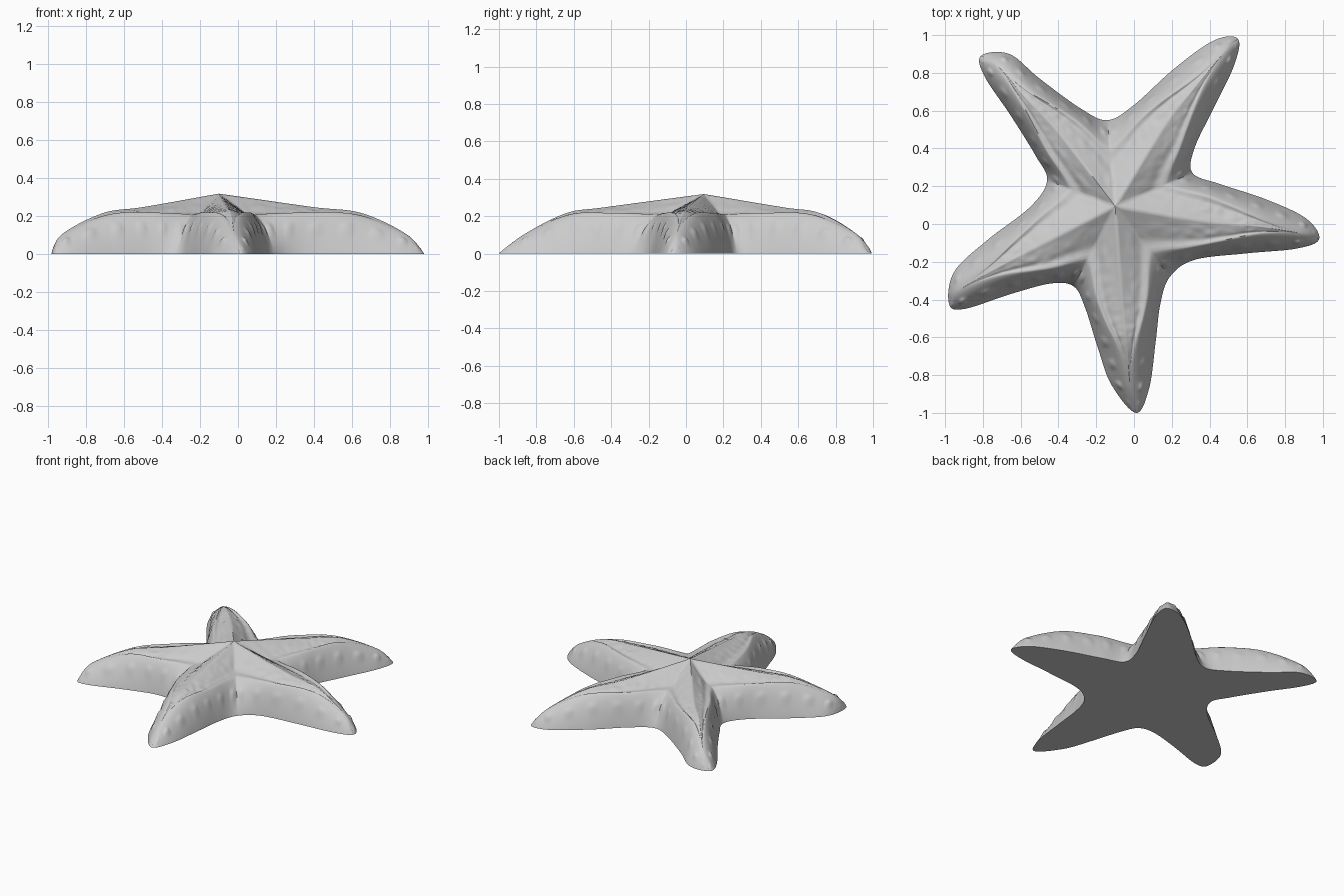
import bpy
import bmesh
import math
from mathutils import Vector, noise

cube = bpy.data.objects.get("Cube")
if cube:
    bpy.data.objects.remove(cube, do_unlink=True)

# Footprint: each arm runs valley, three points out, tip, three points back
ARMS = [
    [(-.14, .55), (0, .63), (.21, .82), (.42, .97), (.55, .98), (.53, .84), (.42, .61), (.32, .4)],
    [(.31, .27), (.46, .21), (.7, .13), (.91, .03), (.98, -.08), (.86, -.13), (.6, -.155), (.32, -.19)],
    [(.19, -.28), (.14, -.42), (.115, -.62), (.08, -.87), (.01, -1), (-.12, -.85), (-.19, -.66), (-.26, -.44)],
    [(-.32, -.33), (-.44, -.315), (-.65, -.37), (-.9, -.45), (-.98, -.42), (-.95, -.25), (-.77, -.08), (-.55, .09)],
    [(-.46, .23), (-.52, .36), (-.65, .57), (-.79, .78), (-.81, .89), (-.66, .9), (-.5, .77), (-.28, .61)],
]
PEAK = Vector((-.1, .095))
RIDGE_HEIGHT = [.318, .248, .216, .106, 0]
CREASE_HEIGHT = [.203, .212, .202, .106, 0]
STEPS = 80      # samples from valley to tip
INNER = 12      # samples from ridge to crease
OUTER = 18      # samples from crease to ground

outline = [Vector(p) for arm in ARMS for p in arm]


def spline(a, b, c, d, f):
    """Smooth curve from b to c."""
    return b + (c - a) * (f / 2) + (a * 2 - b * 5 + c * 4 - d) * (f * f / 2) \
        + (b * 3 - a - c * 3 + d) * (f ** 3 / 2)


def closed_point(points, k):
    i = math.floor(k)
    n = len(points)
    return spline(*(points[(i + j) % n] for j in (-1, 0, 1, 2)), k - i)


def open_point(points, t):
    """Point at t in 0..1 on a curve with straight ends."""
    padded = [points[0] * 2 - points[1], *points, points[-1] * 2 - points[-2]]
    k = t * (len(points) - 1)
    i = min(int(k), len(points) - 2)
    return spline(*padded[i:i + 4], k - i)


def smoothstep(low, high, x):
    x = min(max((x - low) / (high - low), 0), 1)
    return x * x * (3 - 2 * x)


def bell(x, middle, width):
    return math.exp(-((x - middle) / width) ** 2)


def section(ridge, edge, t):
    """Points of one cross-section, from arm ridge over the crease to the ground."""
    top = max(open_point(RIDGE_HEIGHT, t), 0)
    crease = min(max(open_point(CREASE_HEIGHT, t), 0), top)
    split = .64 * (1 - smoothstep(.15, .8, t))
    fade = 1 - smoothstep(.35, .7, t)
    row = []
    # Raised inner star with a pebbled skin and a slight rim
    for j in range(INNER):
        s = j / INNER
        p = ridge.lerp(edge, s * split)
        z = crease + (top - crease) * (1 - s) ** 1.25
        z += fade * (.006 * bell(s, 1, .14) - .007 * bell(s, .76, .15))
        z += .006 * fade * math.sin(math.pi * s) * noise.noise((p.x * 28, p.y * 28, 0))
        row.append((p.x, p.y, z))
    # Sloping flank with a row of soft knobs
    for j in range(OUTER + 1):
        u = math.sin(j / OUTER * math.pi / 2)
        p = ridge.lerp(edge, split + (1 - split) * u)
        z = crease * (1 - u ** 1.7) ** .9
        z += .006 * fade * bell(u, 0, .14)
        knob = max(0, math.sin(t * math.pi * 14)) * smoothstep(.95, .75, t)
        z += .016 * knob * bell(u, .6, .13)
        row.append((p.x, p.y, z if j < OUTER else 0))
    return row


# Starfish body: two lofted halves for each arm
bm = bmesh.new()
for i in range(len(ARMS)):
    start = i * 8
    middles = [(outline[start + j] + outline[(start + 8 - j) % 40]) / 2 for j in (1, 2, 3)]
    spine = [PEAK, *middles, outline[start + 4]]
    for first, direction in ((start, 1), (start + 8, -1)):
        rows = []
        for k in range(STEPS + 1):
            t = k / STEPS
            edge = closed_point(outline, first + direction * 4 * t)
            rows.append([bm.verts.new(c) for c in section(open_point(spine, t), edge, t)])
        for near, far in zip(rows, rows[1:]):
            for j in range(len(near) - 1):
                bm.faces.new((near[j], near[j + 1], far[j + 1], far[j]))
bmesh.ops.remove_doubles(bm, verts=bm.verts, dist=.0004)

# Flat underside
bmesh.ops.edgeloop_fill(bm, edges=[e for e in bm.edges if e.is_boundary])
bmesh.ops.recalc_face_normals(bm, faces=bm.faces)
mesh = bpy.data.meshes.new("starfish_body")
bm.to_mesh(mesh)
bm.free()

body = bpy.data.objects.new("starfish_body", mesh)
bpy.context.collection.objects.link(body)

grey = bpy.data.materials.new("light_grey")
grey.use_nodes = True
colour = (.6, .6, .6, 1)
grey.diffuse_color = colour
grey.node_tree.nodes["Principled BSDF"].inputs["Base Color"].default_value = colour
mesh.materials.append(grey)

bpy.ops.object.select_all(action="DESELECT")
body.select_set(True)
bpy.context.view_layer.objects.active = body
bpy.ops.object.shade_smooth_by_angle(angle=math.radians(65))
